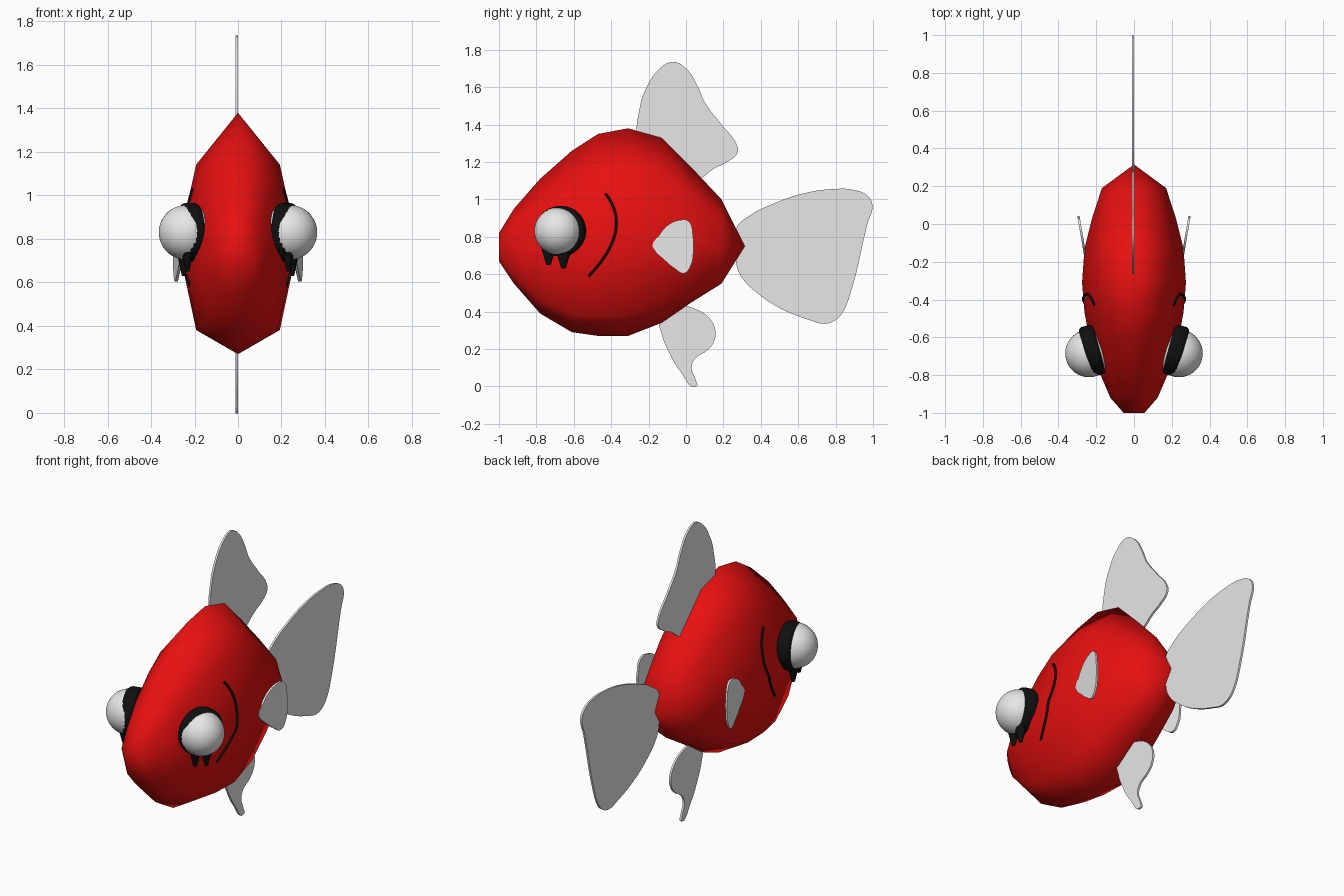
import bpy, bmesh
from math import radians, cos, sin, pi
from mathutils import Vector, Matrix
from mathutils.bvhtree import BVHTree

cube = bpy.data.objects.get("Cube")
if cube:
    bpy.data.objects.remove(cube, do_unlink=True)


def material(name, rgb):
    mat = bpy.data.materials.new(name)
    mat.use_nodes = True
    color = (*rgb, 1)
    mat.diffuse_color = color
    mat.node_tree.nodes["Principled BSDF"].inputs["Base Color"].default_value = color
    return mat


RED = material("red", (0.8, 0.005, 0.005))
WHITE = material("white", (0.8, 0.8, 0.8))
FIN = material("fin white", (0.8, 0.8, 0.8))
BLACK = material("black", (0.005, 0.005, 0.005))
YELLOW = material("yellow", (0.7, 0.5, 0.05))


def add_mesh(name, mesh, mats, smooth=180, mirror=False):
    """Link a mesh as a named part, shaded and optionally mirrored across x."""
    obj = bpy.data.objects.new(name, mesh)
    bpy.context.collection.objects.link(obj)
    mesh.materials.clear()
    for mat in mats:
        mesh.materials.append(mat)
    if mirror:
        obj.modifiers.new("Mirror", "MIRROR").use_mirror_merge = False
    bpy.ops.object.select_all(action="DESELECT")
    obj.select_set(True)
    bpy.context.view_layer.objects.active = obj
    if smooth >= 180:
        bpy.ops.object.shade_smooth()
    else:
        bpy.ops.object.shade_smooth_by_angle(angle=radians(smooth))
    return obj


def add_bmesh(name, bm, mats, **options):
    mesh = bpy.data.meshes.new(name)
    bm.to_mesh(mesh)
    bm.free()
    return add_mesh(name, mesh, mats, **options)


def curve_mesh(name, points, cyclic, **settings):
    """Smooth curve through the points, turned into a mesh."""
    curve = bpy.data.curves.new(name, "CURVE")
    for key, value in settings.items():
        setattr(curve, key, value)
    spline = curve.splines.new("BEZIER")
    spline.bezier_points.add(len(points) - 1)
    for knot, p in zip(spline.bezier_points, points):
        knot.co = Vector(p).to_3d()
        knot.handle_left_type = knot.handle_right_type = "AUTO"
    spline.use_cyclic_u = cyclic
    curve.resolution_u = 5
    temp = bpy.data.objects.new(name + " helper", curve)
    bpy.context.collection.objects.link(temp)
    bpy.context.view_layer.update()
    graph = bpy.context.evaluated_depsgraph_get()
    mesh = bpy.data.meshes.new_from_object(temp.evaluated_get(graph))
    bpy.data.objects.remove(temp, do_unlink=True)
    return mesh


# Body: octagonal sections lofted from the flat nose to the tail tip
stations = [  # y, bottom, top, half width
    (-1, .67, .82, .055), (-.92, .55, .95, .125), (-.78, .39, 1.11, .185),
    (-.61, .29, 1.26, .235), (-.47, .27, 1.35, .262), (-.31, .27, 1.38, .275),
    (-.13, .34, 1.33, .262), (.03, .45, 1.17, .222), (.19, .55, 1, .17),
]
half = [(0, 1), (.7, .57), (1, -.1), (.7, -.8), (0, -1)]
section = half + [(-x, z) for x, z in half[-2:0:-1]]
bm = bmesh.new()
rings = []
for y, low, high, width in stations:
    mid, tall = (low + high) / 2, (high - low) / 2
    rings.append([bm.verts.new((x * width, y, mid + z * tall)) for x, z in section])
tip = bm.verts.new((0, .315, .75))
count = len(section)
for i in range(count):
    j = (i + 1) % count
    for a, b in zip(rings, rings[1:]):
        bm.faces.new((a[i], a[j], b[j], b[i]))
    bm.faces.new((rings[-1][i], rings[-1][j], tip))
bm.faces.new(rings[0])
bmesh.ops.recalc_face_normals(bm, faces=bm.faces)
surface = BVHTree.FromBMesh(bm)
add_bmesh("body", bm, [RED])

# Fins: thin plates with rounded outlines, given as (y, z)
dorsal = [(-.25, 1.3), (-.245, 1.5), (-.21, 1.6), (-.15, 1.69), (-.07, 1.735),
          (0, 1.7), (.06, 1.61), (.1, 1.52), (.19, 1.4), (.27, 1.295),
          (.275, 1.25), (.22, 1.2), (.15, 1.165), (.07, 1.11), (-.05, 1.1)]
tail = [(.27, .75), (.265, .84), (.35, .92), (.45, .97), (.62, 1.03), (.78, 1.055),
        (.9, 1.05), (.97, 1.02), (.997, .97), (.97, .87), (.88, .5), (.84, .4),
        (.8, .355), (.74, .335), (.66, .355), (.5, .42), (.38, .5), (.3, .58),
        (.27, .65)]
belly = [(-.14, .38), (-.13, .28), (-.09, .18), (-.03, .08), (.055, 0), (.05, .04),
         (.03, .1), (.05, .15), (.11, .19), (.15, .24), (.155, .31), (.12, .37),
         (.06, .41), (-.03, .43)]
pectoral = [(-.178, .76), (-.15, .8), (-.1, .86), (-.03, .89), (.012, .885),
            (.038, .8), (.04, .73), (.025, .645), (-.01, .605), (-.06, .63),
            (-.12, .68), (-.17, .73)]
upright = Matrix(((0, 0, 1, 0), (1, 0, 0, 0), (0, 1, 0, 0), (0, 0, 0, 1)))


def fin(name, outline, paired=False):
    mesh = curve_mesh(name, outline, True, dimensions="2D", fill_mode="BOTH",
                      extrude=.006)
    mesh.transform(upright)
    for v in mesh.vertices:
        # Paired fins flare outward toward the back
        v.co.x += .258 + .17 * (v.co.y + .17) if paired else -.005
    add_mesh(name, mesh, [FIN], smooth=40, mirror=paired)


fin("dorsal_fin", dorsal)
fin("tail_fin", tail)
fin("belly_fin", belly)
fin("pectoral_fins", pectoral, paired=True)

# Eyeballs: the iris rings are faces around the pole that looks outward
center = Vector((.238, -.685, .83))
look = Vector((.12, -.026, -.016)).normalized()
bm = bmesh.new()
bmesh.ops.create_uvsphere(
    bm, u_segments=32, v_segments=60, radius=.126,
    matrix=Matrix.Translation(center) @ look.to_track_quat("Z", "Y").to_matrix().to_4x4())
for face in bm.faces:
    angle = (face.calc_center_median() - center).angle(look)
    if angle < radians(12):
        face.material_index = 1
    elif angle < radians(24):
        face.material_index = 2
    elif angle < radians(27):
        face.material_index = 1
add_bmesh("eyeballs", bm, [WHITE, BLACK, YELLOW], mirror=True)

# Eye sockets: rounded black discs behind the eyeballs
facing = Vector((.96, -.26, 0)).to_track_quat("Z", "Y").to_matrix().to_4x4()
bm = bmesh.new()
bmesh.ops.create_cone(bm, cap_ends=True, segments=32, radius1=.135, radius2=.135,
                      depth=.08, matrix=Matrix.Translation((.222, -.67, .83)) @ facing)
rims = [e for e in bm.edges if any(len(f.verts) > 4 for f in e.link_faces)]
bmesh.ops.bevel(bm, geom=rims, offset=.02, segments=3, affect="EDGES", profile=.5)
add_bmesh("eye_sockets", bm, [BLACK], smooth=50, mirror=True)

# Lashes: two blunt spikes hanging below each eye
bm = bmesh.new()
for x, y, z in ((.232, -.735, .65), (.25, -.655, .63)):
    bmesh.ops.create_cone(
        bm, cap_ends=True, segments=12, radius1=.012, radius2=.042, depth=.1,
        matrix=Matrix.Translation((x, y, z + .05)) @ Matrix.Diagonal((.7, 1, 1, 1)))
add_bmesh("lower_lashes", bm, [BLACK], smooth=50, mirror=True)

# Gill lines: thin cords laid over the body surface
key = [Vector(p) for p in ((-.43, 1.03), (-.28, .84), (-.52, .59))]
path = []
for i in range(25):
    t = i / 24
    p = key[0] * (1 - t) ** 2 + key[1] * 2 * t * (1 - t) + key[2] * t * t
    hit = surface.ray_cast(Vector((1, p.x, p.y)), Vector((-1, 0, 0)))[0]
    path.append(hit + Vector((.003, 0, 0)))
cord = curve_mesh("gill_lines", path, False, dimensions="3D", bevel_depth=.007,
                  bevel_resolution=2, use_fill_caps=True)
add_mesh("gill_lines", cord, [BLACK], smooth=60, mirror=True)
